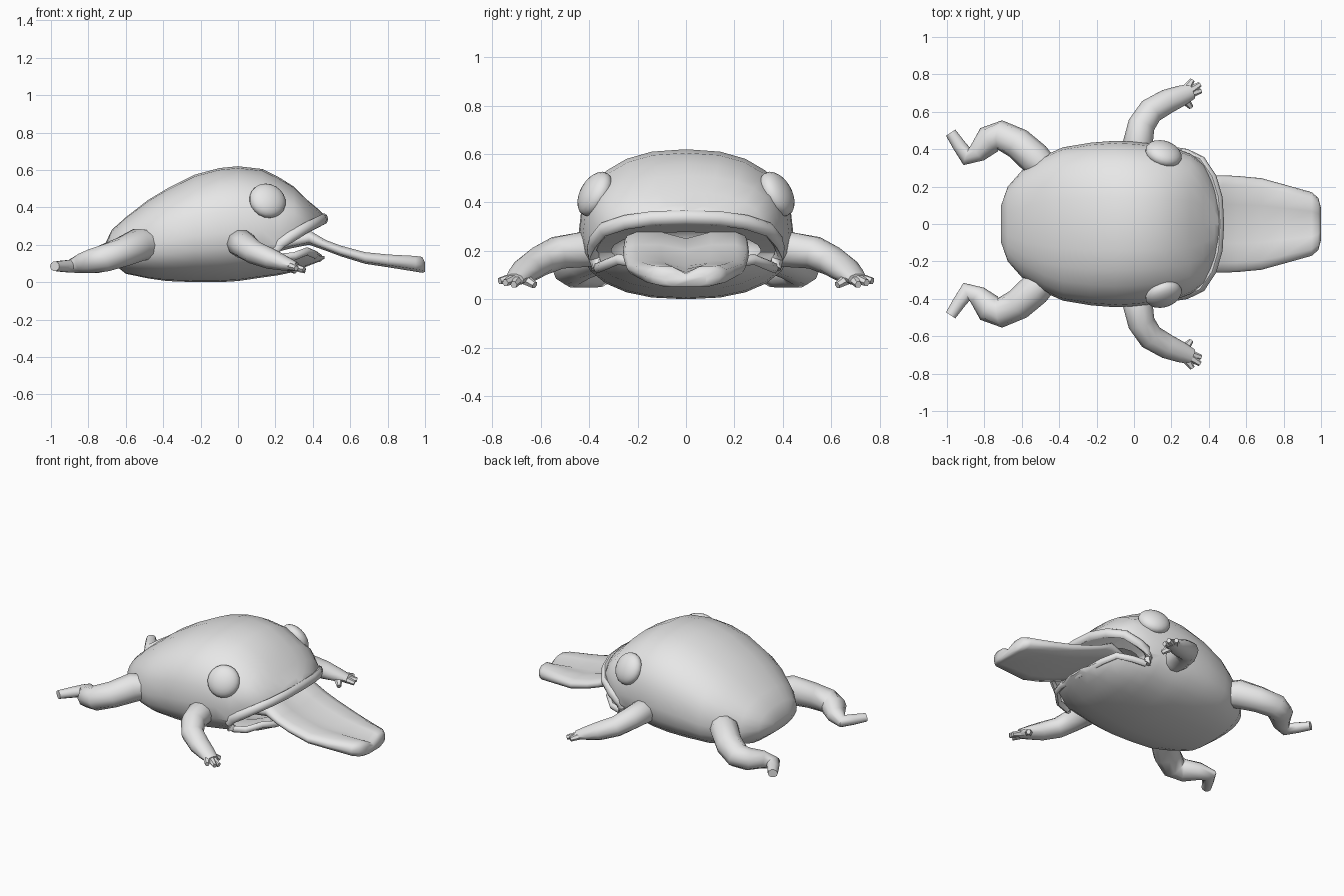
import bpy, bmesh, math
from mathutils import Vector, Matrix

if "Cube" in bpy.data.objects:
    bpy.data.objects.remove(bpy.data.objects["Cube"])

skin = bpy.data.materials.new("plain_grey")
skin.diffuse_color = (0.8, 0.8, 0.8, 1)
skin.use_nodes = True
skin.node_tree.nodes["Principled BSDF"].inputs["Base Color"].default_value = skin.diffuse_color


def finish(name, bm, angle=40, mirror=False):
    """Turn a bmesh into a named, shaded object."""
    bmesh.ops.recalc_face_normals(bm, faces=bm.faces)
    me = bpy.data.meshes.new(name)
    bm.to_mesh(me)
    bm.free()
    ob = bpy.data.objects.new(name, me)
    bpy.context.collection.objects.link(ob)
    me.materials.append(skin)
    shade(ob, angle)
    if mirror:
        ob.modifiers.new("Mirror", 'MIRROR').use_axis = (False, True, False)
    return ob


def shade(ob, angle):
    bpy.ops.object.select_all(action='DESELECT')
    ob.select_set(True)
    bpy.context.view_layer.objects.active = ob
    bpy.ops.object.shade_smooth_by_angle(angle=math.radians(angle))


def loft(bm, rings):
    """Skin a list of equal-length point rings and cap both ends."""
    rows = [[bm.verts.new(p) for p in r] for r in rings]
    n = len(rows[0])
    for a, b in zip(rows, rows[1:]):
        for i in range(n):
            j = (i + 1) % n
            bm.faces.new((a[i], a[j], b[j], b[i]))
    bm.faces.new(rows[0])
    bm.faces.new(rows[-1])


def tube(bm, path, sides=10):
    """Sweep along (x, y, z, side radius, vertical radius) points."""
    pts = [Vector(p[:3]) for p in path]
    rings = []
    for i, p in enumerate(pts):
        t = (pts[min(i + 1, len(pts) - 1)] - pts[max(i - 1, 0)]).normalized()
        side = t.cross(Vector((0, 0, 1))).normalized()
        up = side.cross(t)
        a, b = path[i][3:]
        rings.append([p + side * a * math.cos(k * math.tau / sides)
                      + up * b * math.sin(k * math.tau / sides) for k in range(sides)])
    loft(bm, rings)


def spow(v, e):
    return math.copysign(abs(v) ** e, v)


# Body: rounded sections from tail to snout (x, half width, bottom, top)
sections = [(-.71, .10, .165, .205), (-.675, .2, .105, .28), (-.6, .285, .045, .347),
            (-.48, .365, .02, .44), (-.38, .41, .006, .5), (-.23, .435, .0, .575),
            (-.1, .445, .0, .61), (0, .44, .006, .62), (.13, .425, .025, .605),
            (.22, .405, .038, .56), (.3, .375, .055, .51), (.37, .325, .085, .44),
            (.43, .23, .108, .39), (.462, .11, .125, .36)]
rings = []
for x, w, zb, zt in sections:
    zm = zb + (zt - zb) * (.43 if x < .3 else .55)
    ring = []
    for k in range(24):
        a = k * math.tau / 24
        s = spow(math.sin(a), .84)
        ring.append((x, w * spow(math.cos(a), .84), zm + s * ((zt - zm) if s > 0 else (zm - zb))))
    rings.append(ring)
bm = bmesh.new()
loft(bm, rings)
body = finish("body", bm)

# Mouth: a wedge cut right across plus a hollow behind it
wedge = [(.2, .15), (.215, .19), (.27, .225), (.36, .27), (.48, .315), (.7, .36),
         (.7, .14), (.44, .14), (.38, .165), (.3, .145)]
bm = bmesh.new()
loft(bm, [[(x, y, z) for x, z in wedge] for y in (-.6, .6)])
mouth_cutter = finish("mouth_cutter", bm)
bm = bmesh.new()
bmesh.ops.create_uvsphere(bm, u_segments=20, v_segments=12, radius=1,
                          matrix=Matrix.Translation((.17, 0, .225)) @ Matrix.Diagonal((.24, .33, .115, 1)))
hollow_cutter = finish("hollow_cutter", bm)
for cutter in (mouth_cutter, hollow_cutter):
    mod = body.modifiers.new("Cut", 'BOOLEAN')
    mod.operation, mod.solver, mod.object = 'DIFFERENCE', 'EXACT', cutter
    bpy.context.view_layer.objects.active = body
    bpy.ops.object.modifier_apply(modifier=mod.name)
    bpy.data.objects.remove(cutter)
shade(body, 40)

# Lips: rims along both edges of the mouth
upper = [(.215, .368, .13), (.2, .378, .17), (.23, .388, .212), (.28, .38, .24), (.36, .342, .288),
         (.42, .25, .318), (.452, .14, .334), (.46, 0, .338)]
lower = [(.215, .365, .13), (.3, .345, .138), (.37, .28, .165), (.41, .19, .148), (.435, 0, .13)]
for name, half, rs, rz in (("upper_lip", upper, .022, .03), ("lower_lip", lower, .018, .022)):
    full = half + [(x, -y, z) for x, y, z in reversed(half[:-1])]
    bm = bmesh.new()
    tube(bm, [p + (rs, rz) for p in full], 8)
    finish(name, bm, 50)

# Tongue: plump grooved slab drooping out of the mouth (x, half width, top, bottom)
tongue = [(.12, .18, .2, .14), (.28, .24, .255, .18), (.38, .255, .278, .2),
          (.47, .26, .225, .168), (.55, .257, .195, .138), (.68, .245, .16, .098),
          (.8, .212, .148, .08), (.95, .17, .14, .056), (.985, .14, .135, .05), (1.0, .085, .105, .055)]
half = [(.4, 1), (.8, 1), (.96, .8), (1, .5), (.95, .16), (.6, 0)]
outline = [(0, .65)] + half + [(-u, v) for u, v in reversed(half)]
bm = bmesh.new()
loft(bm, [[(x, w * u, zb + (zt - zb) * v) for u, v in outline] for x, w, zt, zb in tongue])
finish("tongue", bm, 75)

# Eyes: flattened balls facing up and outward
bm = bmesh.new()
normal = Vector((.28, .8, .45)).normalized()
turn = normal.to_track_quat('Z', 'Y').to_matrix().to_4x4()
bmesh.ops.create_uvsphere(bm, u_segments=20, v_segments=12, radius=1,
                          matrix=Matrix.Translation((.158, .376, .435)) @ turn @ Matrix.Diagonal((.1, .1, .057, 1)))
finish("eyes", bm, 60, True)

# Front legs with four stubby fingers each
bm = bmesh.new()
tube(bm, [(.02, .36, .2, .065, .065), (.02, .43, .205, .08, .076), (.04, .53, .192, .073, .07),
          (.09, .605, .157, .07, .062), (.18, .657, .122, .065, .055),
          (.25, .685, .1, .056, .04), (.31, .71, .082, .042, .024)])
for tip in ((.312, .77, .075), (.353, .747, .068), (.358, .712, .06), (.305, .625, .058)):
    root = Vector((.255, .685, .095)).lerp(Vector(tip), .15)
    tube(bm, [(*root, .03, .025), (*tip, .014, .015)], 6)
finish("front_legs", bm, 50, True)

# Hind legs bent at knee and ankle, ending in flat feet
bm = bmesh.new()
tube(bm, [(-.46, .29, .2, .07, .075), (-.53, .35, .2, .088, .09), (-.62, .43, .16, .084, .08),
          (-.715, .475, .128, .08, .076), (-.775, .45, .112, .078, .068),
          (-.835, .385, .1, .055, .055), (-.895, .362, .085, .05, .036),
          (-.935, .42, .085, .036, .032), (-.98, .488, .085, .03, .026)])
finish("hind_legs", bm, 50, True)
